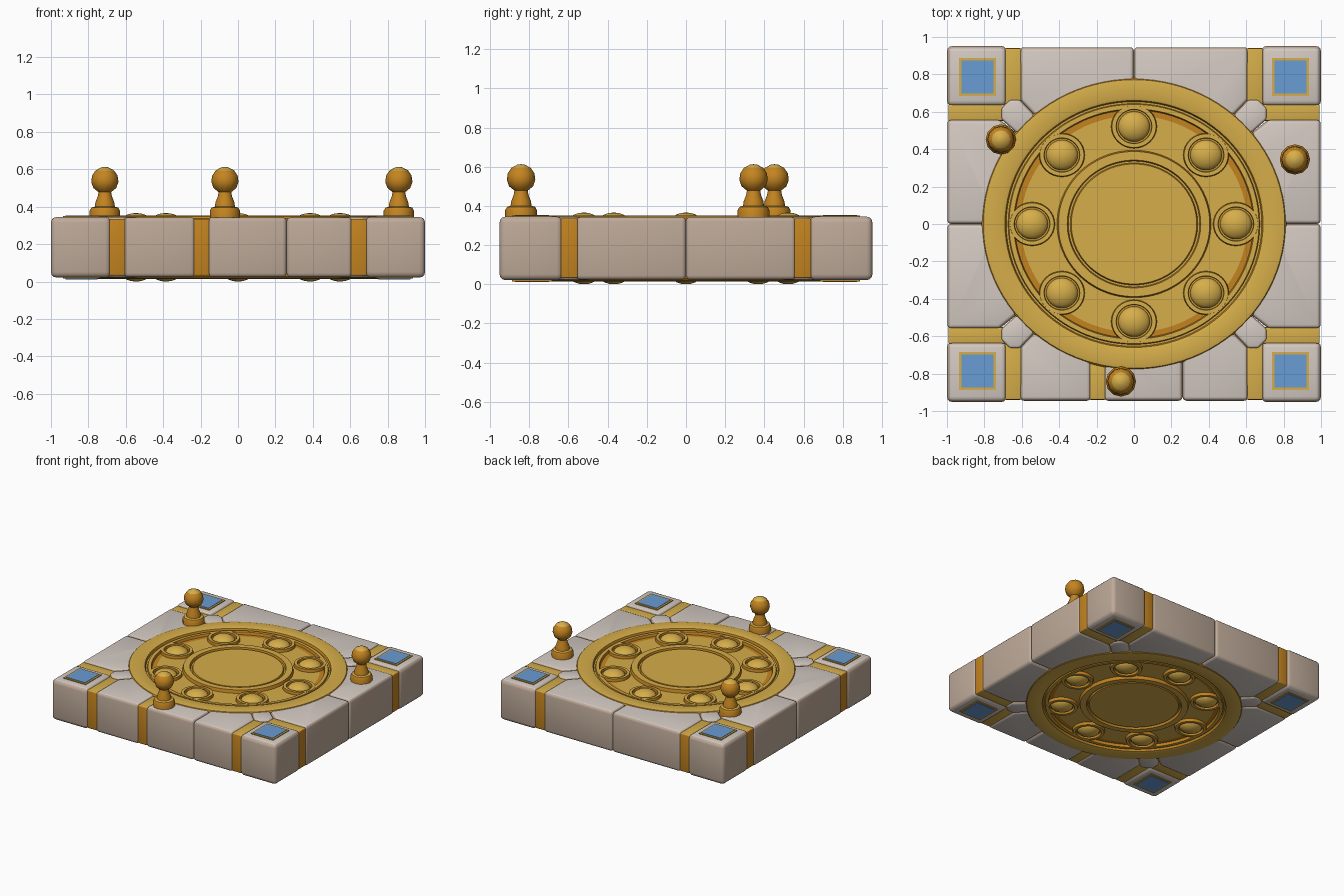
import bpy, bmesh, math
from mathutils import Vector

if "Cube" in bpy.data.objects:
    bpy.data.objects.remove(bpy.data.objects["Cube"])

MID = 0.183      # height of the slab's mirror plane
SQ = 0.957       # the whole platform is slightly squashed in y


def material(name, rgb):
    m = bpy.data.materials.new(name)
    lin = [((c / 255 + 0.055) / 1.055) ** 2.4 for c in rgb]
    m.diffuse_color = (*lin, 1)
    m.use_nodes = True
    m.node_tree.nodes["Principled BSDF"].inputs["Base Color"].default_value = m.diffuse_color
    return m


LIGHT_STONE = material("light_stone", (212, 202, 194))
TAN_STONE = material("tan_stone", (190, 170, 153))
YELLOW_GOLD = material("yellow_gold", (214, 174, 74))
ORANGE_GOLD = material("orange_gold", (196, 132, 32))
BLUE = material("blue_inlay", (104, 156, 212))


def finish(name, bm, mats, rule, angle=32):
    """Turn a bmesh into an object, with rule(face) choosing the material."""
    bmesh.ops.recalc_face_normals(bm, faces=bm.faces)
    bm.normal_update()
    for f in bm.faces:
        f.material_index = rule(f)
        f.smooth = True
    me = bpy.data.meshes.new(name)
    bm.to_mesh(me)
    bm.free()
    for m in mats:
        me.materials.append(m)
    me.set_sharp_from_angle(angle=math.radians(angle))
    ob = bpy.data.objects.new(name, me)
    bpy.context.collection.objects.link(ob)
    return ob


def flat_rule(f):
    return 0 if abs(f.normal.z) > 0.75 else 1


def slab(name, pts, half, mats, bevel, rule=flat_rule):
    """Extrude an outline to +-half about MID and round the outer edges."""
    bm = bmesh.new()
    top = [bm.verts.new((x, y, MID + half)) for x, y in pts]
    bot = [bm.verts.new((x, y, MID - half)) for x, y in pts]
    bm.faces.new(top)
    bm.faces.new(bot[::-1])
    n = len(pts)
    for i in range(n):
        j = (i + 1) % n
        bm.faces.new((top[j], top[i], bot[i], bot[j]))
    bmesh.ops.recalc_face_normals(bm, faces=bm.faces)
    if bevel:
        outer = lambda v: math.hypot(v.co.x, v.co.y / SQ) > 0.755
        edges = [e for e in bm.edges if e.calc_face_angle(0) > 0.5
                 and any(outer(v) for v in e.verts)]
        bmesh.ops.bevel(bm, geom=edges, offset=bevel, segments=3,
                        profile=0.5, affect='EDGES', clamp_overlap=True)
    return finish(name, bm, mats, rule)


def rect(x0, x1, y0, y1):
    return [(x0, y0), (x1, y0), (x1, y1), (x0, y1)]


def lathe(name, prof, steps, rule, centre=(0, 0, 0), squash=1.0):
    """Revolve a (radius, z) profile whose ends lie on the axis."""
    bm = bmesh.new()
    rings = []
    for r, z in prof:
        count = 1 if r == 0 else steps
        rings.append([bm.verts.new((
            centre[0] + r * math.cos(2 * math.pi * k / steps),
            centre[1] + r * squash * math.sin(2 * math.pi * k / steps),
            centre[2] + z)) for k in range(count)])
    for a, b in zip(rings, rings[1:]):
        for k in range(steps):
            j = (k + 1) % steps
            loop = [a[k % len(a)], a[j % len(a)], b[j % len(b)], b[k % len(b)]]
            bm.faces.new(list(dict.fromkeys(loop)))
    return finish(name, bm, [YELLOW_GOLD, ORANGE_GOLD], rule)


def both_sides(prof):
    return prof + [(r, -z) for r, z in reversed(prof)]


def arc_y(x):
    return SQ * math.sqrt(0.75 ** 2 - x * x)


def edge_stone(x0, x1, sy):
    """Outline of a front/back stone whose inner edge follows the medallion."""
    pts = [(x0, 0.945), (x1, 0.945)]
    lo, hi = x0, x1
    if x1 > 0.6:
        pts += [(0.61, 0.66), (0.53, 0.58)]
        hi = 0.51
    if x0 < -0.6:
        lo = -0.51
    pts += [(hi + (lo - hi) * i / 8, arc_y(hi + (lo - hi) * i / 8)) for i in range(9)]
    if x0 < -0.6:
        pts += [(-0.53, 0.58), (-0.61, 0.66)]
    return [(x, y * sy) for x, y in pts]


STONE = [LIGHT_STONE, TAN_STONE]
GOLD = [YELLOW_GOLD, ORANGE_GOLD]

# Back and front stones (the front is split unevenly)
for x0, x1, sy in [(-0.61, 0, 1), (0, 0.61, 1), (-0.61, -0.23, -1),
                   (-0.16, 0.26, -1), (0.26, 0.61, -1)]:
    slab("front_stone" if sy < 0 else "back_stone", edge_stone(x0, x1, sy), 0.16, STONE, 0.022)

# Left and right stones
side = [(0.998, 0), (0.998, 0.56), (0.72, 0.56), (0.62, 0.48)]
for i in range(9):
    a = math.radians(37 * (1 - i / 8))
    side.append((0.75 * math.cos(a), 0.75 * SQ * math.sin(a)))
wedge = [(0.53, 0.58), (0.61, 0.665), (0.665, 0.665), (0.71, 0.62),
         (0.71, 0.56), (0.62, 0.48), (0.55, 0.50)]

for sx in (-1, 1):
    for sy in (-1, 1):
        def m(pts):
            return [(x * sx, y * sy) for x, y in pts]
        slab("side_stone", m(side), 0.16, STONE, 0.022)
        slab("diagonal_stone", m(wedge), 0.161, STONE, 0.015)
        # Corner block with framed blue inlay on both faces
        slab("corner_block", m(rect(0.68, 1.0, 0.63, 0.952)), 0.162, STONE, 0.03)
        slab("inlay_frame", m(rect(0.738, 0.935, 0.685, 0.888)), 0.168, GOLD, 0)
        slab("blue_inlay", m(rect(0.752, 0.921, 0.699, 0.874)), 0.171, [BLUE], 0, lambda f: 0)
        # Gold bands wrapping the slab beside the corner block
        slab("gold_band", m(rect(0.602, 0.69, 0.64, 0.94)), 0.152, GOLD, 0.008)
        slab("gold_band", m(rect(0.69, 0.993, 0.552, 0.64)), 0.152, GOLD, 0.008)

# Single gold band in the front edge
slab("front_gold_band", rect(-0.238, -0.152, -0.94, -0.74), 0.152, GOLD, 0.008)


# Round medallion with stepped rings on both faces
def medallion_rule(f):
    c = f.calc_center_median()
    r = math.hypot(c.x, c.y / SQ)
    return 1 if abs(f.normal.z) < 0.75 or 0.605 < r < 0.637 else 0


medallion = [(0, 0.158), (0.335, 0.158), (0.341, 0.143), (0.351, 0.143), (0.357, 0.163),
             (0.405, 0.163), (0.412, 0.138), (0.605, 0.138), (0.637, 0.138), (0.643, 0.158),
             (0.668, 0.158), (0.673, 0.146), (0.683, 0.146), (0.69, 0.164),
             (0.705, 0.169), (0.785, 0.169), (0.806, 0.165), (0.815, 0.155)]
lathe("medallion", both_sides(medallion), 96, medallion_rule, (0, 0, MID), SQ)

# Eight domed studs with collars
stud = [(0, 0.183), (0.025, 0.181), (0.048, 0.174), (0.068, 0.163), (0.08, 0.152), (0.085, 0.14),
        (0.093, 0.14), (0.096, 0.160), (0.118, 0.160), (0.123, 0.135)]
for k in range(8):
    a = k * math.pi / 4
    lathe("domed_stud", both_sides(stud), 32, lambda f: 1 if abs(f.normal.z) < 0.4 else 0,
          (0.545 * math.cos(a), 0.545 * SQ * math.sin(a), MID), SQ)

# Three low-poly ball-topped pegs
peg = [(0, 0.33), (0.081, 0.33), (0.081, 0.378), (0.072, 0.395), (0.054, 0.400),
       (0.05, 0.425), (0.038, 0.455), (0.034, 0.478)]
for i in range(1, 6):
    t = math.radians(-60 + 27 * i)
    peg.append((0.073 * math.cos(t), 0.54 + 0.073 * math.sin(t)))
peg.append((0, 0.613))
for x, y in [(-0.712, 0.452), (0.86, 0.345), (-0.07, -0.842)]:
    lathe("ball_peg", peg, 12, lambda f: 0 if f.normal.z > 0.7 else 1, (x, y, 0))
